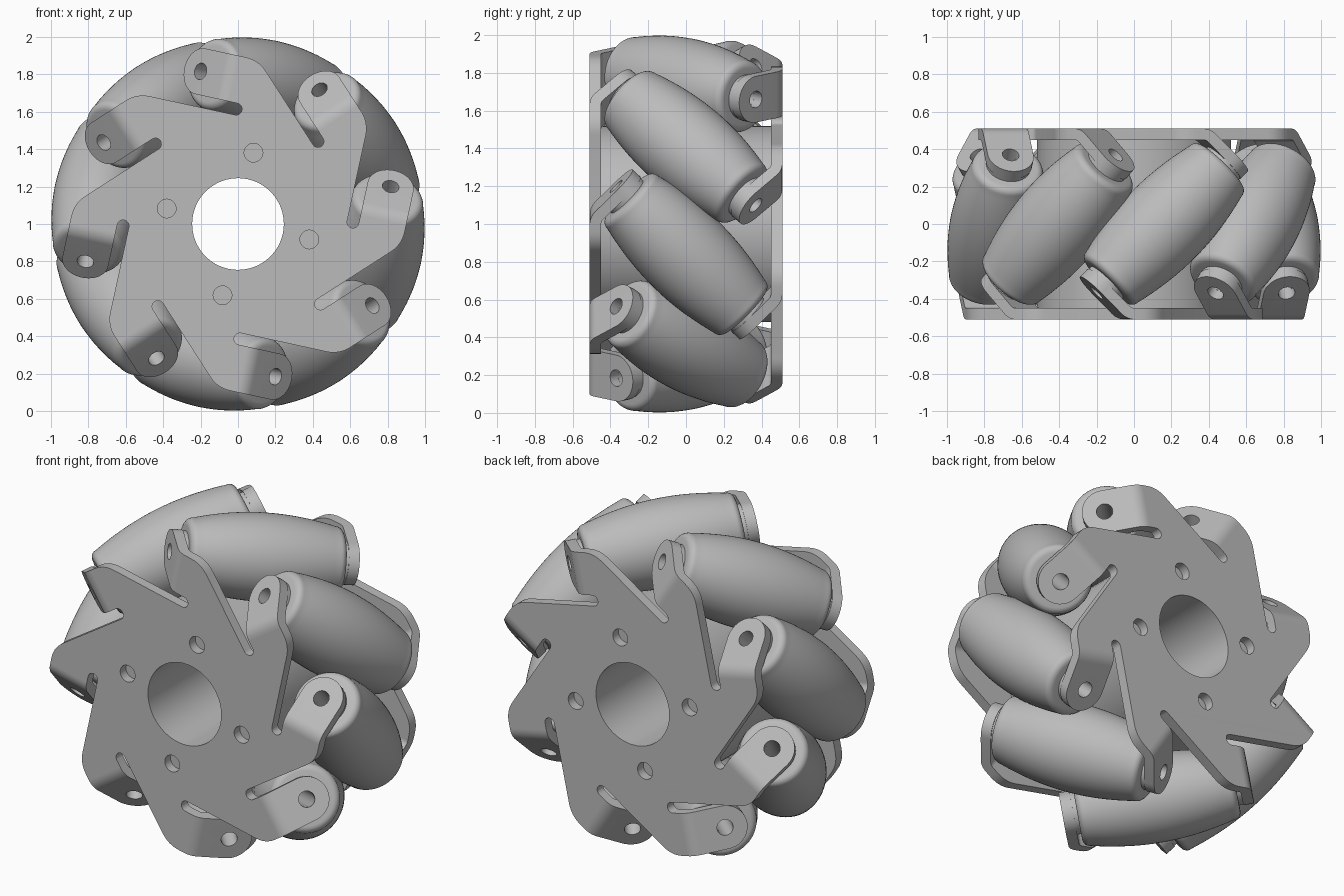
import bpy
import bmesh
from math import sin, cos, pi, radians, sqrt
from mathutils import Matrix, Vector

if "Cube" in bpy.data.objects:
    bpy.data.objects.remove(bpy.data.objects["Cube"])

N = 8                  # rollers
STEP = 2 * pi / N
PHASE = radians(12.25)
AXIS_R = 0.755         # roller axis distance from wheel axis
FACE_Y = -0.51         # outer face of the front plate
THICK = 0.06
TAB_LOW, TAB_HIGH = 0.63, 0.88
BEND_U, BEND_R = 0.187, 0.10

grey = bpy.data.materials.new("plain grey")
grey.use_nodes = True
COLOUR = (0.5, 0.5, 0.5, 1)
grey.diffuse_color = COLOUR
grey.node_tree.nodes["Principled BSDF"].inputs["Base Color"].default_value = COLOUR


def finish(bm, name):
    bmesh.ops.recalc_face_normals(bm, faces=bm.faces)
    mesh = bpy.data.meshes.new(name)
    bm.to_mesh(mesh)
    bm.free()
    mesh.materials.append(grey)
    return mesh


def place(mesh, name, turn=0.0, flip=False):
    """Put a mesh on the wheel, turned about its axle; flip gives the back side."""
    ob = bpy.data.objects.new(name, mesh)
    bpy.context.collection.objects.link(ob)
    m = Matrix.Translation((0, 0, 1)) @ Matrix.Rotation(PHASE + turn, 4, "Y")
    ob.matrix_world = m @ Matrix.Rotation(pi if flip else 0, 4, "Z")
    bpy.ops.object.select_all(action="DESELECT")
    ob.select_set(True)
    bpy.context.view_layer.objects.active = ob
    bpy.ops.object.shade_smooth_by_angle(angle=radians(32))
    return ob


def circle(cx, cy, r, n=32):
    return [(cx + r * cos(2 * pi * i / n), cy + r * sin(2 * pi * i / n)) for i in range(n)]


def sheet(loops):
    """Flat sheet with holes, z from 0 to THICK."""
    curve = bpy.data.curves.new("sheet", "CURVE")
    curve.dimensions = "2D"
    curve.fill_mode = "BOTH"
    curve.extrude = THICK / 2
    for loop in loops:
        sp = curve.splines.new("POLY")
        sp.points.add(len(loop) - 1)
        for p, (x, y) in zip(sp.points, loop):
            p.co = (x, y, 0, 1)
        sp.use_cyclic_u = True
    ob = bpy.data.objects.new("sheet", curve)
    bpy.context.collection.objects.link(ob)
    dg = bpy.context.evaluated_depsgraph_get()
    mesh = bpy.data.meshes.new_from_object(ob.evaluated_get(dg))
    bm = bmesh.new()
    bm.from_mesh(mesh)
    bpy.data.objects.remove(ob)
    bpy.data.curves.remove(curve)
    bpy.data.meshes.remove(mesh)
    bmesh.ops.remove_doubles(bm, verts=bm.verts, dist=1e-5)
    bmesh.ops.translate(bm, verts=bm.verts, vec=(0, 0, THICK / 2))
    return bm


def lathe(profile, matrix, name, n=64):
    """Spin a closed (radius, height) profile about z, then apply the matrix."""
    bm = bmesh.new()
    rings = [[bm.verts.new((r * cos(2 * pi * i / n), r * sin(2 * pi * i / n), h))
              for r, h in profile] for i in range(n)]
    for i in range(n):
        a, b = rings[i], rings[(i + 1) % n]
        for j in range(len(profile)):
            k = (j + 1) % len(profile)
            bm.faces.new((a[j], b[j], b[k], a[k]))
    bm.transform(matrix)
    return finish(bm, name)


# Side plate: eight hooked arms with round-ended slots
def sector():
    corner = Vector((0.078, TAB_HIGH))
    start = corner - Vector((0.05, 0.05))
    end = corner + Vector((0.07, 0))
    pts = []
    for i in range(7):
        t = i / 6
        pts.append(start * (1 - t) ** 2 + corner * 2 * t * (1 - t) + end * t * t)
    pts += [Vector((BEND_U, TAB_HIGH)), Vector((BEND_U, TAB_LOW))]
    r = 0.0315
    for i in range(11):
        a = pi / 2 + pi * i / 10
        pts.append(Vector((0.14 + r * cos(a), TAB_LOW - r + r * sin(a))))
    return pts


outline = []
for k in range(N):
    c, s = cos(k * STEP), sin(k * STEP)
    outline += [(-p.x * c - p.y * s, -p.x * s + p.y * c) for p in sector()]
holes = [circle(0, 0, 0.245, 64)]
holes += [circle(0.39 * cos(k * pi / 2), 0.39 * sin(k * pi / 2), 0.05) for k in range(4)]
bm = sheet([outline] + holes)
for v in bm.verts:
    x, y, z = v.co
    v.co = (x, FACE_Y + z, y)
plate = finish(bm, "side_plate")

# Mounting tab: a round-ended strip, bent to face along the roller axis
half = (TAB_HIGH - TAB_LOW) / 2
ARC = BEND_R * pi / 4
HOLE_W = ARC + 0.157
strip = [(0, AXIS_R - half)]
strip += [(HOLE_W + half * cos(a), AXIS_R + half * sin(a))
          for a in [pi * (i / 20 - 0.5) for i in range(21)]]
strip.append((0, AXIS_R + half))
bm = sheet([strip, circle(HOLE_W, AXIS_R, 0.045)])
for i in range(1, 9):
    bmesh.ops.bisect_plane(bm, geom=bm.verts[:] + bm.edges[:] + bm.faces[:],
                           plane_co=(ARC * i / 8, 0, 0), plane_no=(1, 0, 0))
for v in bm.verts:
    w, y, h = v.co
    a = min(w / BEND_R, pi / 4)
    rest = w - BEND_R * a
    u = BEND_U + (BEND_R - h) * sin(a) + rest * cos(a)
    depth = FACE_Y + BEND_R - (BEND_R - h) * cos(a) + rest * sin(a)
    v.co = (-u, depth, y)
tab = finish(bm, "mounting_tab")

# Barrel roller and its sleeve, tilted 45 degrees to the axle
axis = Vector((1, 1, 0)).normalized()
radial = Vector((0, 0, 1))
tilt = Matrix((radial, axis.cross(radial), axis)).transposed().to_4x4()
tilt.translation = radial * AXIS_R

HALF_LEN, BODY = 0.44, 0.40
barrel = []
for i in range(25):
    h = BODY * (i / 12 - 1)
    barrel.append((1 - sqrt(AXIS_R ** 2 + h * h / 2), h))
fillet = HALF_LEN - BODY
edge = barrel[-1][0] - fillet
cap = [(edge + fillet * cos(a), BODY + fillet * sin(a))
       for a in [pi / 2 * i / 6 for i in range(1, 7)]]
bottom = [(r, -h) for r, h in reversed(cap)]
profile = [(0.1, -HALF_LEN)] + bottom + barrel + cap + [(0.1, HALF_LEN)]
roller = lathe(profile, tilt, "roller")
sleeve = lathe([(0.045, -0.465), (0.12, -0.465), (0.12, 0.465), (0.045, 0.465)],
               tilt, "roller_sleeve", 48)

# Hub drum between the plates
upright = Matrix.Rotation(pi / 2, 4, "X")
drum = lathe([(0.245, -0.455), (0.52, -0.455), (0.52, 0.455), (0.245, 0.455)],
             upright, "hub_drum", 64)

# Assembly
place(drum, "hub_drum")
for side, flip in (("front", False), ("back", True)):
    place(plate, side + "_plate", 0, flip)
    for k in range(N):
        place(tab, f"{side}_tab_{k + 1}", k * STEP, flip)
for k in range(N):
    place(roller, f"roller_{k + 1}", k * STEP)
    place(sleeve, f"roller_sleeve_{k + 1}", k * STEP)
